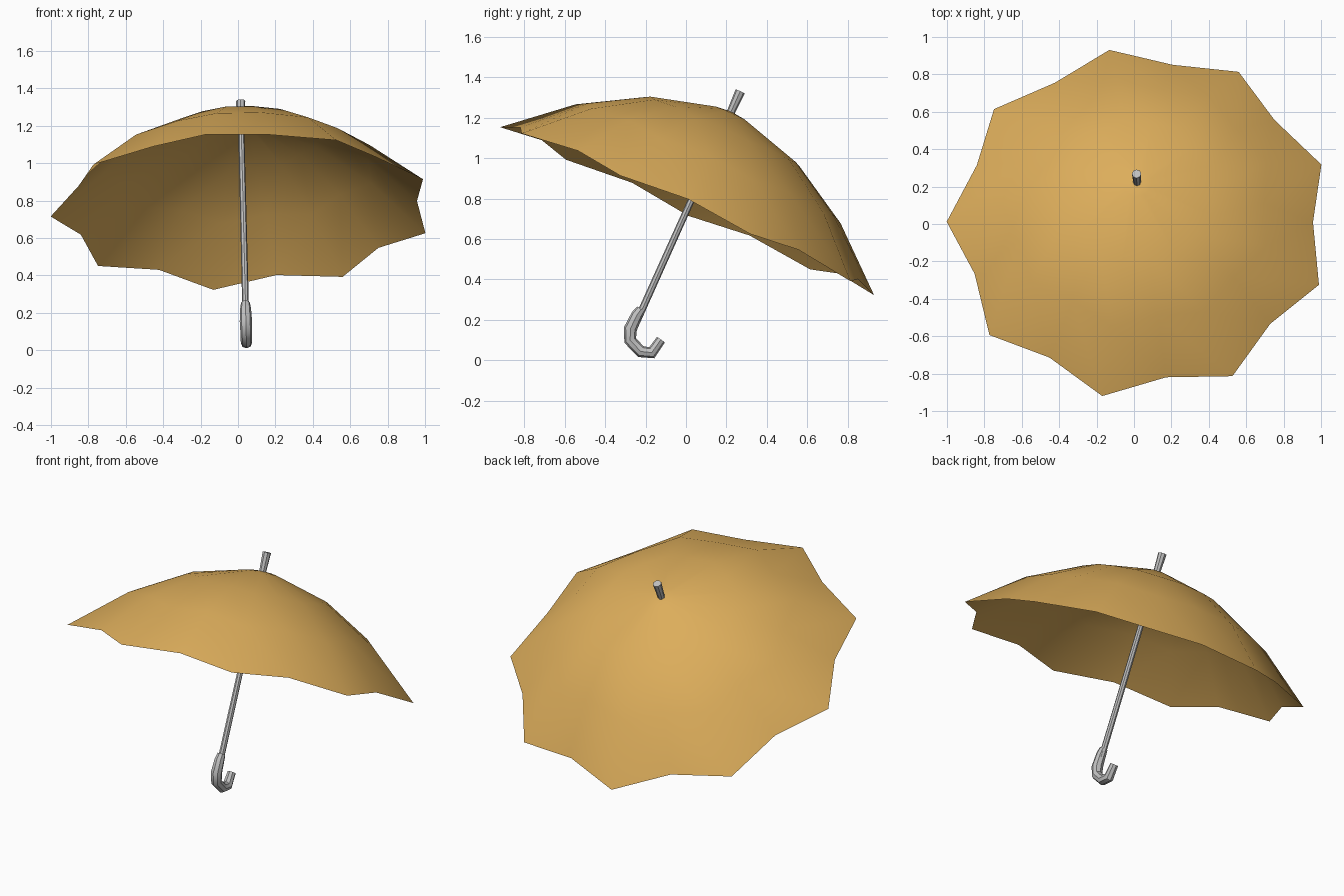
import bpy, bmesh
from math import cos, sin, radians
from mathutils import Matrix, Vector

cube = bpy.data.objects.get("Cube")
if cube:
    bpy.data.objects.remove(cube, do_unlink=True)


def make_material(name, color):
    m = bpy.data.materials.new(name)
    m.use_nodes = True
    m.diffuse_color = color
    bsdf = next(n for n in m.node_tree.nodes if n.type == "BSDF_PRINCIPLED")
    bsdf.inputs["Base Color"].default_value = color
    return m


FABRIC = make_material("golden fabric", (0.72, 0.42, 0.105, 1))
METAL = make_material("light grey", (0.53, 0.53, 0.53, 1))

# Tilted frame: origin at the rim centre, local z along the shaft
up = Vector((-0.022, 0.41, 0.912)).normalized()
side = Vector((1, 0, 0.024)).normalized()
TILT = Matrix((side, up.cross(side), up)).transposed().to_4x4()
TILT = Matrix.Translation((0.028, 0.004, 0.743)) @ TILT


def finish(obj, mat, angle):
    """Tilt the part into place, colour it and smooth it."""
    obj.data.transform(TILT)
    obj.data.materials.clear()
    obj.data.materials.append(mat)
    bpy.ops.object.select_all(action="DESELECT")
    obj.select_set(True)
    bpy.context.view_layer.objects.active = obj
    bpy.ops.object.shade_smooth_by_angle(angle=radians(angle))


def tube(name, points, sides_level=2):
    """Round capped tube through (y, z, radius) points."""
    curve = bpy.data.curves.new(name, "CURVE")
    curve.dimensions = "3D"
    curve.bevel_depth = 1
    curve.bevel_resolution = sides_level
    curve.use_fill_caps = True
    spline = curve.splines.new("POLY")
    spline.points.add(len(points) - 1)
    for p, (y, z, r) in zip(spline.points, points):
        p.co = (0, y, z, 1)
        p.radius = r
    obj = bpy.data.objects.new(name, curve)
    bpy.context.collection.objects.link(obj)
    bpy.ops.object.select_all(action="DESELECT")
    obj.select_set(True)
    bpy.context.view_layer.objects.active = obj
    bpy.ops.object.convert(target="MESH")
    finish(bpy.context.object, METAL, 40)


# Canopy: nine ribs with scalloped valleys between them
RIBS = 9
rib_profile = [(0.08, 0.525), (0.425, 0.428), (0.73, 0.255), (1.03, 0.0)]
valley_profile = [(0.077, 0.527), (0.40, 0.437), (0.675, 0.277), (0.93, 0.032)]
bm = bmesh.new()
apex = bm.verts.new((0, 0, 0.535))
columns = []
for i in range(2 * RIBS):
    a = radians(179.5 + i * 180 / RIBS)
    profile = valley_profile if i % 2 else rib_profile
    columns.append([bm.verts.new((r * cos(a), r * sin(a), h)) for r, h in profile])
for a, b in zip(columns, columns[1:] + columns[:1]):
    bm.faces.new((apex, a[0], b[0]))
    for k in range(len(a) - 1):
        bm.faces.new((a[k], a[k + 1], b[k + 1], b[k]))
mesh = bpy.data.meshes.new("canopy")
bm.to_mesh(mesh)
bm.free()
canopy = bpy.data.objects.new("canopy", mesh)
bpy.context.collection.objects.link(canopy)
finish(canopy, FABRIC, 80)

# Shaft, tip above the canopy, and hooked grip
tube("shaft", [(0, -0.60, 0.018), (0, 0.53, 0.016)])
tube("top_tip", [(0, 0.50, 0.019), (0, 0.645, 0.025)])
tube("hook_handle", [(-0.005, -0.54, 0.024), (-0.012, -0.575, 0.029),
                     (-0.014, -0.651, 0.033), (0.009, -0.703, 0.031),
                     (0.079, -0.732, 0.030), (0.131, -0.715, 0.030),
                     (0.146, -0.637, 0.024)])
